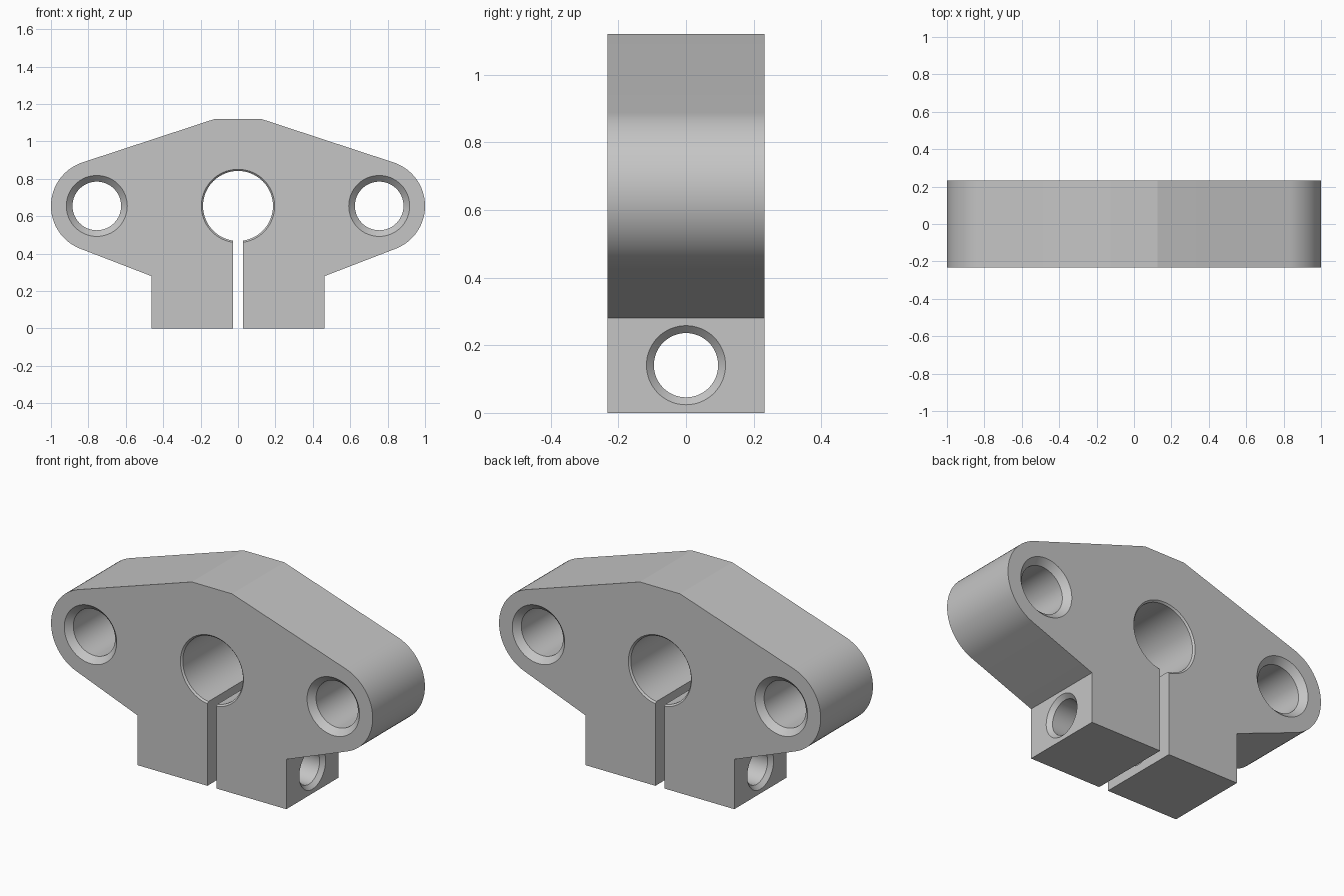
import bpy, bmesh
from math import radians, sin, cos, pi
from mathutils import Matrix, Vector

cube = bpy.data.objects.get("Cube")
if cube:
    bpy.data.objects.remove(cube)

HALF_DEPTH = 0.232
AXIS_Z = 0.655
EAR_X, EAR_R = 0.755, 0.245
FOOT_X, SLIT_X = 0.463, 0.028

grey = bpy.data.materials.new("plain_grey")
grey.use_nodes = True
grey.diffuse_color = (0.56, 0.56, 0.56, 1)
grey.node_tree.nodes["Principled BSDF"].inputs["Base Color"].default_value = (0.56, 0.56, 0.56, 1)


def make_object(name, bm):
    bmesh.ops.recalc_face_normals(bm, faces=bm.faces[:])
    mesh = bpy.data.meshes.new(name)
    bm.to_mesh(mesh)
    bm.free()
    mesh.materials.append(grey)
    obj = bpy.data.objects.new(name, mesh)
    bpy.context.collection.objects.link(obj)
    return obj


def extruded(name, outline, half_depth):
    """Extrude an x-z outline symmetrically along y."""
    bm = bmesh.new()
    face = bm.faces.new([bm.verts.new((x, -half_depth, z)) for x, z in outline])
    grown = bmesh.ops.extrude_face_region(bm, geom=[face])["geom"]
    verts = [g for g in grown if isinstance(g, bmesh.types.BMVert)]
    bmesh.ops.translate(bm, verts=verts, vec=(0, 2 * half_depth, 0))
    return make_object(name, bm)


def hole_cutter(name, centre, axis, radius, chamfer, half_length, segments=64):
    """Lathe a drill shape with a 45 degree countersink at both ends."""
    over = 0.01
    end, wide = half_length + over, radius + chamfer + over
    profile = [(wide, -end), (radius, chamfer - half_length),
               (radius, half_length - chamfer), (wide, end)]
    turn = Matrix.Rotation(pi / 2, 4, "X" if axis == "Y" else "Y")
    place = Matrix.Translation(Vector(centre)) @ turn
    bm = bmesh.new()
    rings = [[bm.verts.new(place @ Vector((r * cos(2 * pi * i / segments),
                                           r * sin(2 * pi * i / segments), t)))
              for i in range(segments)] for r, t in profile]
    for a, b in zip(rings, rings[1:]):
        for i in range(segments):
            j = (i + 1) % segments
            bm.faces.new((a[i], a[j], b[j], b[i]))
    bm.faces.new(rings[0])
    bm.faces.new(rings[-1])
    return make_object(name, bm)


# Body outline: right half with rounded ear, then mirrored
half = [(FOOT_X, 0), (FOOT_X, 0.28)]
for i in range(33):
    a = radians(-69 + (72 + 69) * i / 32)
    half.append((EAR_X + EAR_R * cos(a), AXIS_Z + EAR_R * sin(a)))
half.append((0.125, 1.12))
outline = half + [(-x, z) for x, z in reversed(half)]
body = extruded("clamp_body", outline, HALF_DEPTH)

# Shaft bore, clamping slit, ear holes and cross bolt hole
cutters = [
    hole_cutter("shaft_bore_cutter", (0, 0, AXIS_Z), "Y", 0.187, 0.009, HALF_DEPTH, 96),
    extruded("slit_cutter", [(-SLIT_X, -0.1), (SLIT_X, -0.1),
                             (SLIT_X, AXIS_Z), (-SLIT_X, AXIS_Z)], HALF_DEPTH + 0.1),
    hole_cutter("bolt_hole_cutter", (0, 0, 0.141), "X", 0.095, 0.022, FOOT_X),
]
for side, label in ((1, "left"), (-1, "right")):
    cutters.append(hole_cutter(label + "_ear_hole_cutter", (side * EAR_X, 0, AXIS_Z),
                               "Y", 0.13, 0.033, HALF_DEPTH))

bpy.context.view_layer.objects.active = body
for cutter in cutters:
    mod = body.modifiers.new(cutter.name, "BOOLEAN")
    mod.operation = "DIFFERENCE"
    mod.solver = "EXACT"
    mod.object = cutter
    bpy.ops.object.modifier_apply(modifier=mod.name)
    bpy.data.objects.remove(cutter)

# Smooth curved walls, crisp edges
for obj in bpy.context.selected_objects:
    obj.select_set(False)
body.select_set(True)
bpy.ops.object.shade_smooth_by_angle(angle=radians(15))
